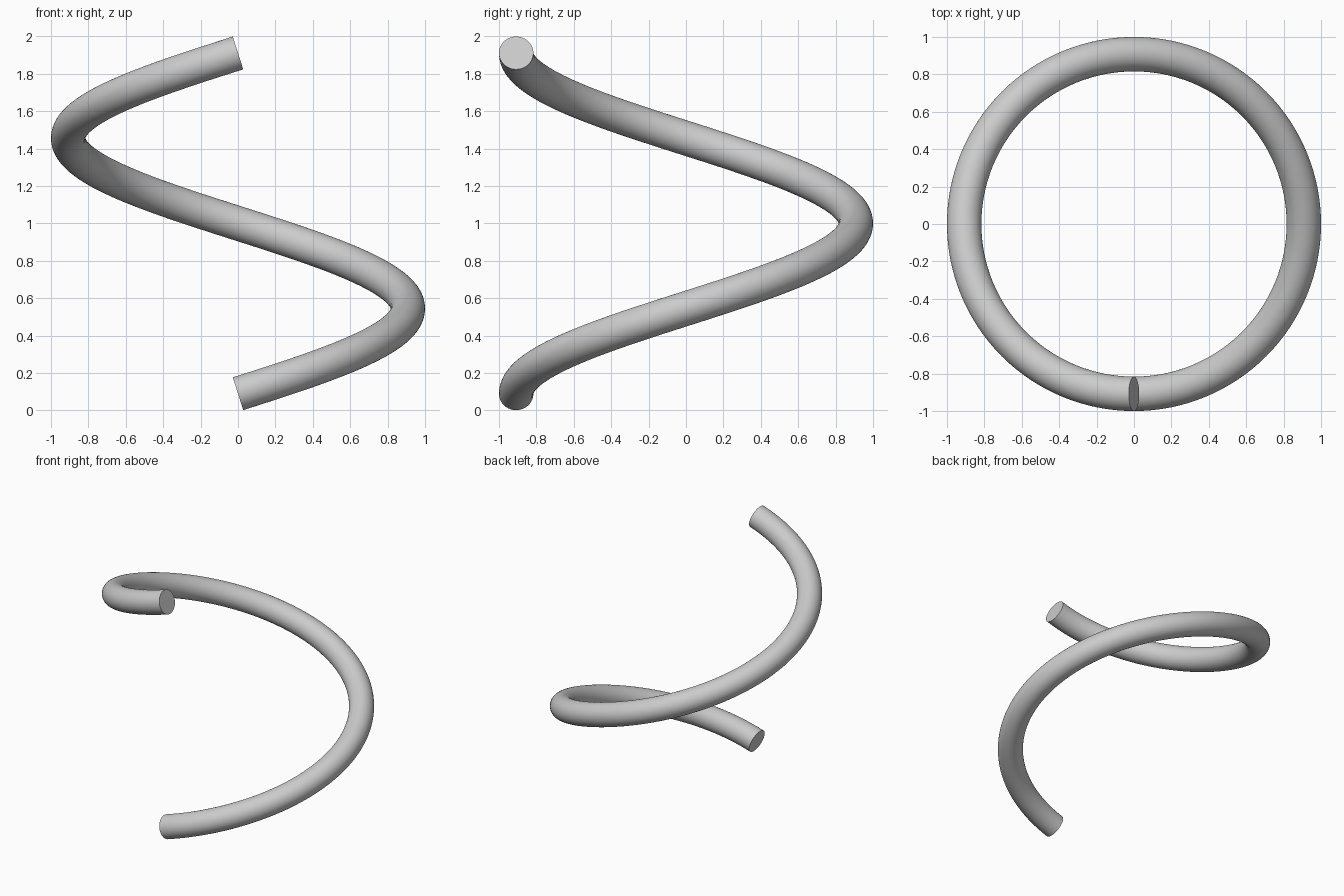
import bpy, bmesh, math
from mathutils import Vector

cube = bpy.data.objects.get("Cube")
if cube:
    bpy.data.objects.remove(cube, do_unlink=True)

COIL_R, TUBE_R = 0.908, 0.092
Z0, PITCH = 0.089, 1.822
STEPS, SIDES = 128, 48

grey = bpy.data.materials.new("light grey")
grey.use_nodes = True
colour = (0.6, 0.6, 0.6, 1)
grey.diffuse_color = colour
grey.node_tree.nodes["Principled BSDF"].inputs["Base Color"].default_value = colour


def coil_ring(bm, turn):
    """Circle of vertices square to the helix at a fraction of its turn."""
    a = math.tau * turn
    outward = Vector((math.sin(a), -math.cos(a), 0))
    tangent = Vector((math.cos(a), math.sin(a), PITCH / (math.tau * COIL_R))).normalized()
    up = outward.cross(tangent)
    centre = outward * COIL_R + Vector((0, 0, Z0 + PITCH * turn))
    angles = [math.tau * k / SIDES for k in range(SIDES)]
    return [bm.verts.new(centre + TUBE_R * (math.cos(b) * outward + math.sin(b) * up))
            for b in angles]


# One-turn coil: bridged rings with flat end caps
bm = bmesh.new()
rings = [coil_ring(bm, i / STEPS) for i in range(STEPS + 1)]
for r0, r1 in zip(rings, rings[1:]):
    for k in range(SIDES):
        n = (k + 1) % SIDES
        bm.faces.new((r0[k], r0[n], r1[n], r1[k]))
bm.faces.new(rings[0])
bm.faces.new(rings[-1])
bmesh.ops.recalc_face_normals(bm, faces=bm.faces)

mesh = bpy.data.meshes.new("coil")
bm.to_mesh(mesh)
bm.free()
mesh.materials.append(grey)
coil = bpy.data.objects.new("coil", mesh)
bpy.context.collection.objects.link(coil)

# Smooth tube, crisp cap edges
bpy.ops.object.select_all(action="DESELECT")
coil.select_set(True)
bpy.context.view_layer.objects.active = coil
bpy.ops.object.shade_smooth_by_angle(angle=math.radians(40))
